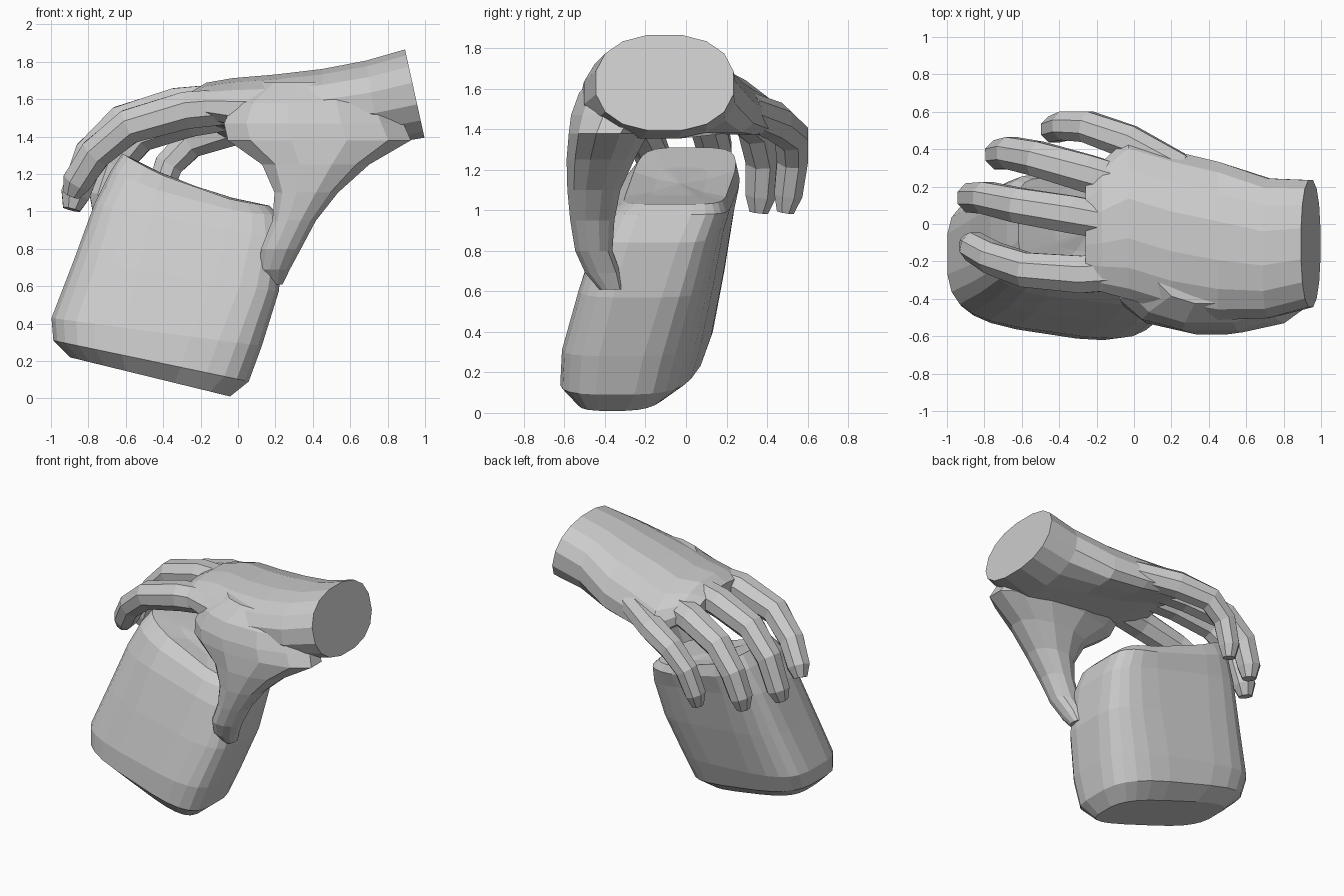
import bpy, bmesh, math
from mathutils import Vector

if "Cube" in bpy.data.objects:
    bpy.data.objects.remove(bpy.data.objects["Cube"])


def loft(name, rings):
    """Skin a list of equal-length point rings and cap both ends."""
    bm = bmesh.new()
    vs = [[bm.verts.new(p) for p in r] for r in rings]
    n = len(vs[0])
    for a, b in zip(vs, vs[1:]):
        for i in range(n):
            j = (i + 1) % n
            bm.faces.new((a[i], a[j], b[j], b[i]))
    for r in (vs[0], vs[-1]):
        c = bm.verts.new(sum((v.co for v in r), Vector()) / n)
        for i in range(n):
            bm.faces.new((r[i], r[(i + 1) % n], c))
    bmesh.ops.recalc_face_normals(bm, faces=bm.faces)
    me = bpy.data.meshes.new(name)
    bm.to_mesh(me)
    bm.free()
    ob = bpy.data.objects.new(name, me)
    bpy.context.collection.objects.link(ob)
    return ob


def superellipse(n, power):
    """Unit outline; a higher power gives a squarer shape."""
    pts = []
    for i in range(n):
        t = 2 * math.pi * (i + 0.5) / n
        c, s = math.cos(t), math.sin(t)
        pts.append((math.copysign(abs(c) ** (2 / power), c),
                    math.copysign(abs(s) ** (2 / power), s)))
    return pts


def finger(name, path, radii, n=8):
    """Tapered tube whose rings stay square to the path."""
    pts = [Vector(p) for p in path]
    rings = []
    for i, p in enumerate(pts):
        t = (pts[min(i + 1, len(pts) - 1)] - pts[max(i - 1, 0)]).normalized()
        side = t.cross(Vector((0, 1, 0))).normalized()
        up = side.cross(t)
        rings.append([p + radii[i] * (math.cos(a) * side + math.sin(a) * up)
                      for a in (2 * math.pi * (k + 0.5) / n for k in range(n))])
    return loft(name, rings)


# Held block: slanted sections (left x, z, right x, z, front y, back y, yaw, squareness)
block = [(-0.90, 0.22, -0.04, 0.01, -0.50, -0.07, 0.08, 3.4),
         (-0.99, 0.31, 0.06, 0.09, -0.59, 0.05, 0.08, 3.4),
         (-1.0, 0.43, 0.13, 0.28, -0.58, 0.10, 0.08, 3.6),
         (-0.88, 0.74, 0.22, 0.57, -0.50, 0.16, 0.07, 4),
         (-0.77, 1.04, 0.25, 0.84, -0.41, 0.21, 0.06, 4.5),
         (-0.68, 1.22, 0.22, 0.98, -0.35, 0.24, 0.05, 5),
         (-0.62, 1.31, 0.17, 1.03, -0.28, 0.22, 0.05, 5)]
rings = []
for xl, zl, xr, zr, y0, y1, yaw, power in block:
    ring = []
    for c, s in superellipse(24, power):
        f = (c + 1) / 2
        sag = 0.05 * (1 - c * c) if zl > 1.2 else 0
        ring.append((xl + (xr - xl) * f, (y0 + y1) / 2 + s * (y1 - y0) / 2 - yaw * c,
                     zl + (zr - zl) * f - sag))
    rings.append(ring)
# inner ring dips the top face
mid = sum((Vector(p) for p in rings[-1]), Vector()) / 24
rings.append([mid + (Vector(p) - mid) * 0.5 - Vector((0, 0, 0.02)) for p in rings[-1]])
loft("held_block", rings)

# Forearm and palm: upright sections (x, y min, y max, z min, z max, lean)
palm = [(0.945, -0.45, 0.24, 1.39, 1.87, -0.22),
        (0.72, -0.51, 0.25, 1.35, 1.81, -0.15),
        (0.45, -0.52, 0.34, 1.32, 1.765, 0),
        (0.20, -0.48, 0.40, 1.34, 1.735, 0),
        (-0.03, -0.41, 0.47, 1.38, 1.715, 0),
        (-0.17, -0.37, 0.34, 1.43, 1.69, 0),
        (-0.26, -0.33, 0.24, 1.48, 1.635, 0)]
rings = []
for x, y0, y1, z0, z1, lean in palm:
    ring = []
    for c, s in superellipse(16, 2.3):
        y = (y0 + y1) / 2 + c * (y1 - y0) / 2
        dz = s * (z1 - z0) / 2
        drop = 0.55 * max(0, y) ** 2 if x < 0.7 else 0
        hollow = 0.06 * (1 - c * c) if s < 0 and x < 0.6 else 0
        ring.append((x + lean * dz, y, (z0 + z1) / 2 + dz - drop + hollow))
    rings.append(ring)
hand = loft("hand", rings)

# Thumb and its fleshy base: level sections (z, x min, x max, y min, y max)
thumb = [(1.69, 0.12, 0.70, -0.43, -0.1), (1.58, -0.04, 0.84, -0.535, -0.06),
         (1.47, -0.09, 0.90, -0.575, -0.10), (1.38, -0.07, 0.94, -0.585, -0.18),
         (1.25, 0.12, 0.71, -0.595, -0.25), (1.10, 0.19, 0.54, -0.59, -0.32),
         (0.95, 0.18, 0.42, -0.575, -0.35), (0.80, 0.12, 0.34, -0.55, -0.36),
         (0.69, 0.11, 0.28, -0.50, -0.32), (0.61, 0.16, 0.24, -0.43, -0.31)]
rings = [[((x0 + x1) / 2 + c * (x1 - x0) / 2, (y0 + y1) / 2 + s * (y1 - y0) / 2, z)
          for c, s in superellipse(12, 2.2)] for z, x0, x1, y0, y1 in thumb]
parts = [loft("thumb", rings)]

# Four curled fingers
R = (0.10, 0.108, 0.10, 0.092, 0.084, 0.05)
fingers = {
    "index_finger": [(0.05, -0.25, 1.57), (-0.28, -0.27, 1.54), (-0.58, -0.245, 1.455),
                     (-0.76, -0.18, 1.31), (-0.86, -0.12, 1.16), (-0.89, -0.10, 1.09)],
    "middle_finger": [(0.05, -0.02, 1.60), (-0.33, 0.05, 1.56), (-0.62, 0.10, 1.475),
                      (-0.79, 0.14, 1.31), (-0.87, 0.14, 1.09), (-0.89, 0.13, 1.01)],
    "ring_finger": [(0.10, 0.17, 1.55), (-0.25, 0.27, 1.50), (-0.52, 0.35, 1.41),
                    (-0.66, 0.38, 1.25), (-0.72, 0.37, 1.08), (-0.73, 0.36, 0.99)],
    "little_finger": [(0.25, 0.29, 1.50), (-0.03, 0.44, 1.44), (-0.25, 0.52, 1.37),
                      (-0.37, 0.525, 1.25), (-0.43, 0.505, 1.08), (-0.44, 0.49, 0.99)]}
for name, path in fingers.items():
    k = 0.9 if name == "little_finger" else 1
    parts.append(finger(name, path, [r * k for r in R]))

# Fuse thumb and fingers into the hand
bpy.context.view_layer.objects.active = hand
for p in parts:
    m = hand.modifiers.new("join", 'BOOLEAN')
    m.operation, m.solver, m.object = 'UNION', 'EXACT', p
    bpy.ops.object.modifier_apply(modifier=m.name)
    bpy.data.objects.remove(p)
